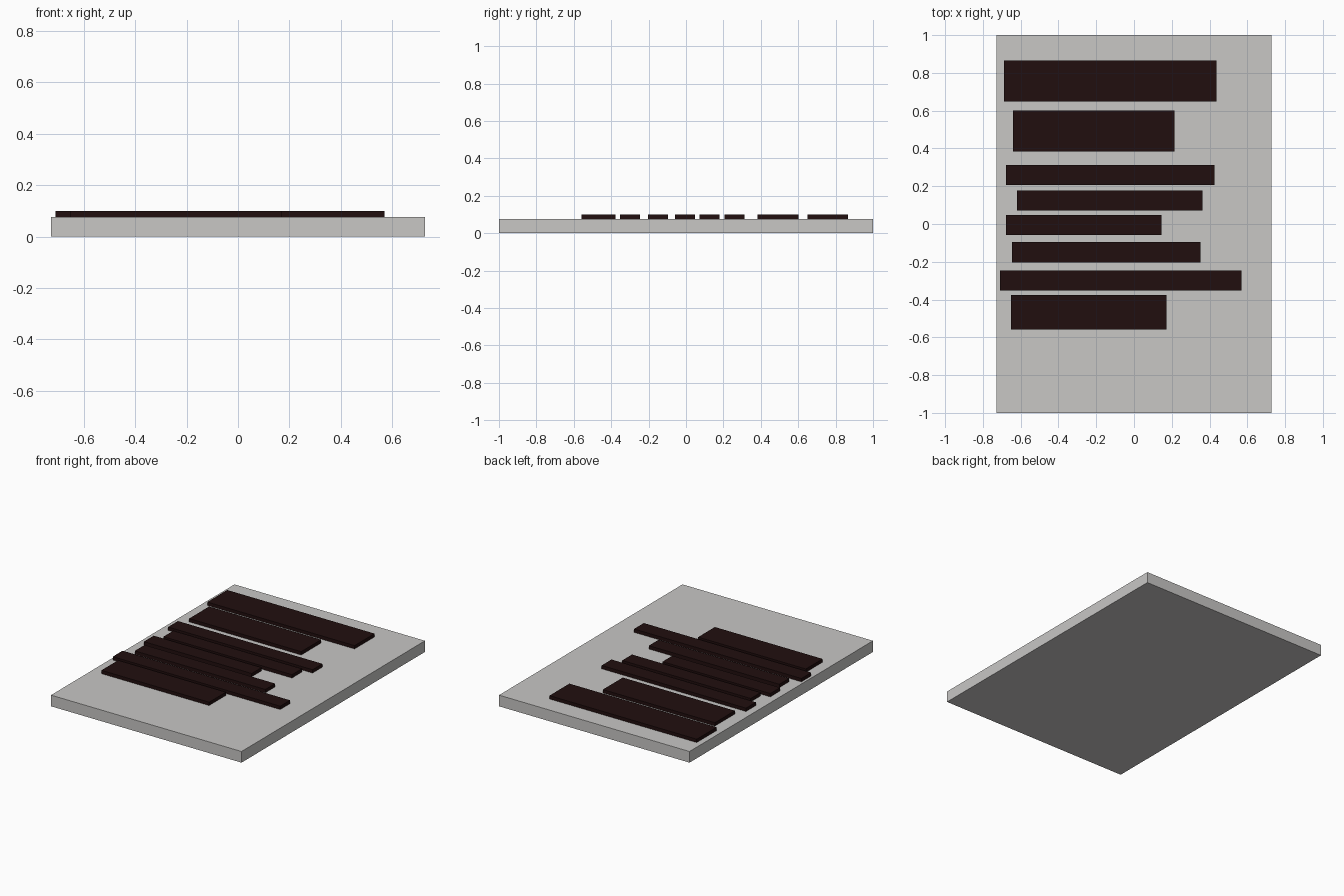
import bpy

if "Cube" in bpy.data.objects:
    bpy.data.objects.remove(bpy.data.objects["Cube"])


def material(name, rgb):
    m = bpy.data.materials.new(name)
    m.diffuse_color = (*rgb, 1.0)
    m.use_nodes = True
    m.node_tree.nodes["Principled BSDF"].inputs["Base Color"].default_value = m.diffuse_color
    return m


def box(name, x0, x1, y0, y1, z0, z1, mat):
    bpy.ops.mesh.primitive_cube_add(size=1, location=((x0 + x1) / 2, (y0 + y1) / 2, (z0 + z1) / 2))
    ob = bpy.context.object
    ob.name = name
    ob.scale = (x1 - x0, y1 - y0, z1 - z0)
    bpy.ops.object.transform_apply(location=False, rotation=False, scale=True)
    ob.data.materials.append(mat)
    return ob


stone = material("light grey", (0.58, 0.57, 0.56))
dark = material("dark brown", (0.015, 0.0045, 0.0045))

# Slab
TOP = 0.077
box("slab", -0.727, 0.727, -1, 1, 0, TOP, stone)

# Raised bars, back to front: x start, x end, y centre, depth
bars = [
    (-0.688, 0.436, 0.757, 0.217),
    (-0.641, 0.214, 0.492, 0.217),
    (-0.677, 0.425, 0.259, 0.107),
    (-0.619, 0.362, 0.125, 0.107),
    (-0.677, 0.145, -0.005, 0.107),
    (-0.645, 0.351, -0.150, 0.107),
    (-0.709, 0.569, -0.299, 0.107),
    (-0.651, 0.171, -0.468, 0.182),
]
for i, (x0, x1, y, d) in enumerate(bars):
    box(f"bar_{i + 1}", x0, x1, y - d / 2, y + d / 2, TOP, 0.1, dark)
